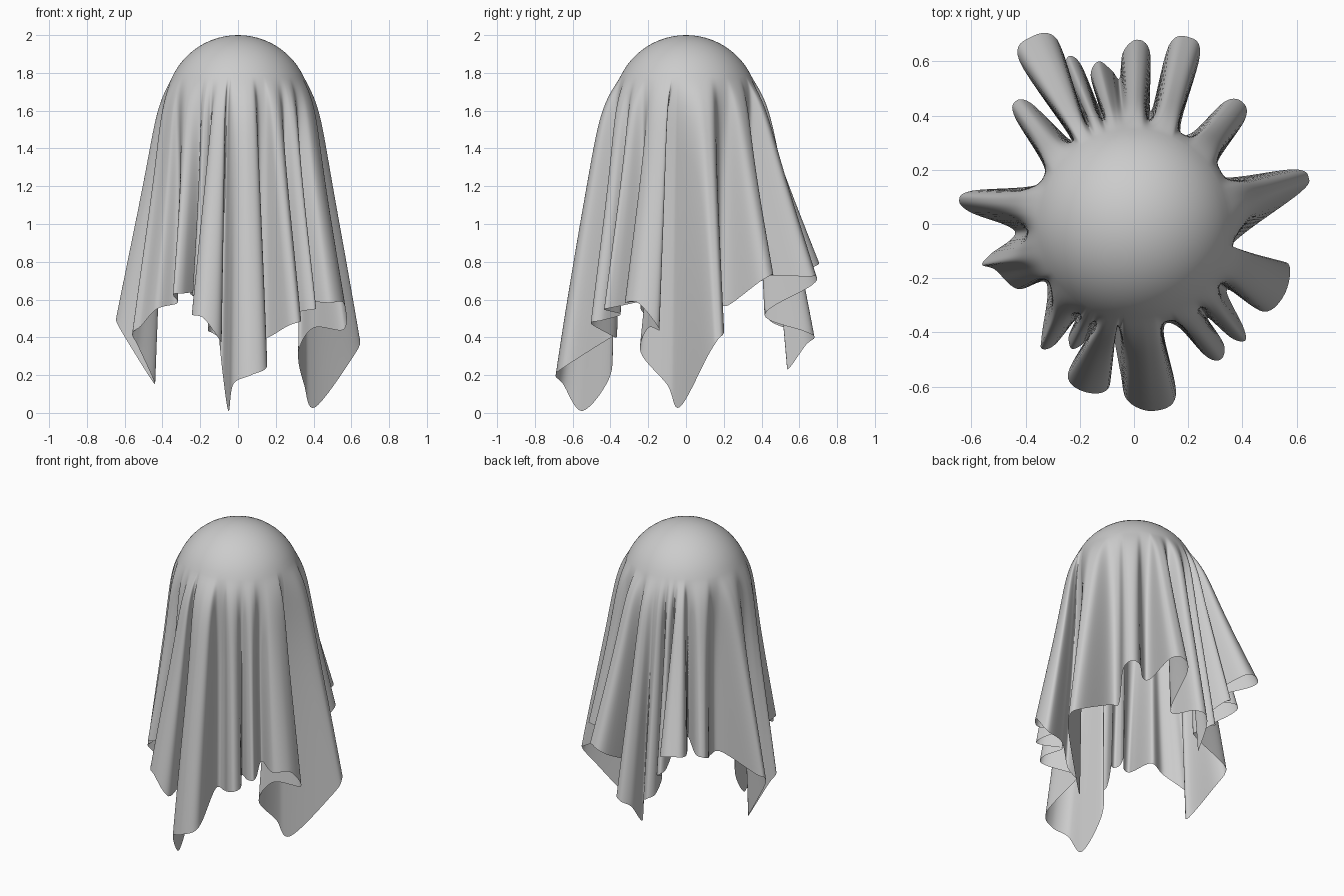
import bpy, bmesh, math
from mathutils import Vector

if "Cube" in bpy.data.objects:
    bpy.data.objects.remove(bpy.data.objects["Cube"])

# Folds counter-clockwise from +x:
# tip x, tip y, half width, tip hem z, radius of the valley after it, valley hem z
FOLDS = [
    (0.645, 0.17, 0.045, 0.39, 0.38, 0.57),
    (0.40, 0.45, 0.05, 0.73, 0.40, 0.73),
    (0.20, 0.69, 0.06, 0.72, 0.42, 0.52),
    (0.01, 0.68, 0.05, 0.40, 0.54, 0.23),
    (-0.13, 0.60, 0.04, 0.42, 0.46, 0.50),
    (-0.24, 0.62, 0.03, 0.62, 0.49, 0.70),
    (-0.38, 0.69, 0.08, 0.80, 0.39, 0.75),
    (-0.44, 0.45, 0.04, 0.72, 0.39, 0.62),
    (-0.645, 0.09, 0.04, 0.50, 0.44, 0.15),
    (-0.56, -0.15, 0.03, 0.42, 0.39, 0.58),
    (-0.34, -0.46, 0.03, 0.63, 0.42, 0.64),
    (-0.23, -0.46, 0.03, 0.62, 0.42, 0.60),
    (-0.18, -0.62, 0.08, 0.50, 0.55, 0.01),
    (0.07, -0.69, 0.09, 0.20, 0.41, 0.40),
    (0.32, -0.50, 0.04, 0.48, 0.44, 0.52),
    (0.41, -0.43, 0.03, 0.55, 0.42, 0.59),
    (0.56, -0.25, 0.10, 0.58, 0.41, 0.03),
]
# Tucked hem points (x, y, z) between a fold and the valley after it
TUCKS = {9: [(-0.43, -0.24, 0.55)],
         12: [(-0.10, -0.42, 0.40), (-0.08, -0.40, 0.20)],
         16: [(0.40, -0.20, 0.45), (0.32, -0.24, 0.32), (0.35, -0.10, 0.15)]}
R, TOP, RING_Z = 0.385, 2.0, 1.78     # dome radius, apex, height where folds begin
RING_R = math.sqrt(R * R - (RING_Z - TOP + R) ** 2)
STEPS, DOME_ROWS, DRAPE_ROWS = 8, 12, 44


def polar(a, r):
    return Vector((math.cos(a), math.sin(a))) * r


def control_points():
    """Hem controls: x, y, z, and the direction where the strand leaves the dome."""
    n = len(FOLDS)
    ang = [math.atan2(f[1], f[0]) % math.tau for f in FOLDS]
    gap = [(ang[(i + 1) % n] - ang[i]) % math.tau for i in range(n)]
    valley = [a + g / 2 for a, g in zip(ang, gap)]
    pts = []
    for i, (x, y, w, z, vr, vz) in enumerate(FOLDS):
        a0 = valley[i - 1] - (math.tau if i == 0 else 0)
        a1 = valley[i]
        out = Vector((x, y))
        side = Vector((-y, x)).normalized() * w
        # each row: hem position, hem height, place along the fold's dome arc
        hems = [(out * 0.93 - side, 0.75 * z + 0.25 * FOLDS[i - 1][5], 0.3),
                (out, z, 0.5),
                (out * 0.93 + side, 0.75 * z + 0.25 * vz, 0.7)]
        tucks = TUCKS.get(i, [])
        for k, (tx, ty, tz) in enumerate(tucks):
            hems.append((Vector((tx, ty)), tz, 0.7 + 0.3 * (k + 1) / (len(tucks) + 1)))
        if gap[i] > 0.4 and vz > 0.3 and not tucks:      # wide flat valley
            d = gap[i] * 0.14
            hems.append((polar(a1 - d, vr), vz, 0.87))
            hems.append((polar(a1 + d, vr), vz, 1.1))
        else:
            hems.append((polar(a1, vr), vz, 1.0))
        for p, hz, u in hems:
            a = a0 + (a1 - a0) * u
            pts.append((p.x, p.y, hz, math.cos(a), math.sin(a)))
    return pts


def spline(pts):
    """Closed Catmull-Rom curve through the controls."""
    n, out = len(pts), []
    for i in range(n):
        quad = [pts[(i + k) % n] for k in (-1, 0, 1, 2)]
        for s in range(STEPS):
            t = s / STEPS
            out.append([0.5 * (2 * b + (c - a) * t + (2 * a - 5 * b + 4 * c - d) * t * t
                               + (3 * b - a - 3 * c + d) * t ** 3)
                        for a, b, c, d in zip(*quad)])
    return out


def strand(x, y, hz, cx, cy):
    """One line of cloth from the dome down to the hem."""
    d = Vector((cx, cy)).normalized()
    hem = Vector((x, y))
    hz = max(hz, 0.0)
    col = []
    top_angle = math.asin(RING_R / R)
    for j in range(1, DOME_ROWS + 1):
        a = top_angle * j / DOME_ROWS
        col.append((*(d * R * math.sin(a)), TOP - R + R * math.cos(a)))
    power = 0.58 + 0.5 * hz
    for j in range(1, DRAPE_ROWS + 1):
        s = (j / DRAPE_ROWS) ** 1.2
        depth = s * (RING_Z - hz)
        f = s ** power * (1 - math.exp(-s / 0.05))
        ring = d * (RING_R + 0.45 * depth * math.exp(-depth / 0.19))
        col.append((*ring.lerp(hem, f), RING_Z - depth))
    return col


# Draped sheet
bm = bmesh.new()
apex = bm.verts.new((0, 0, TOP))
cols = [[bm.verts.new(p) for p in strand(*c)] for c in spline(control_points())]
for i, a in enumerate(cols):
    b = cols[(i + 1) % len(cols)]
    bm.faces.new((apex, a[0], b[0]))
    for j in range(len(a) - 1):
        bm.faces.new((a[j], a[j + 1], b[j + 1], b[j]))
for f in bm.faces:
    f.smooth = True
mesh = bpy.data.meshes.new("draped_sheet")
bm.to_mesh(mesh)
bm.free()
sheet = bpy.data.objects.new("draped_sheet", mesh)
bpy.context.collection.objects.link(sheet)
